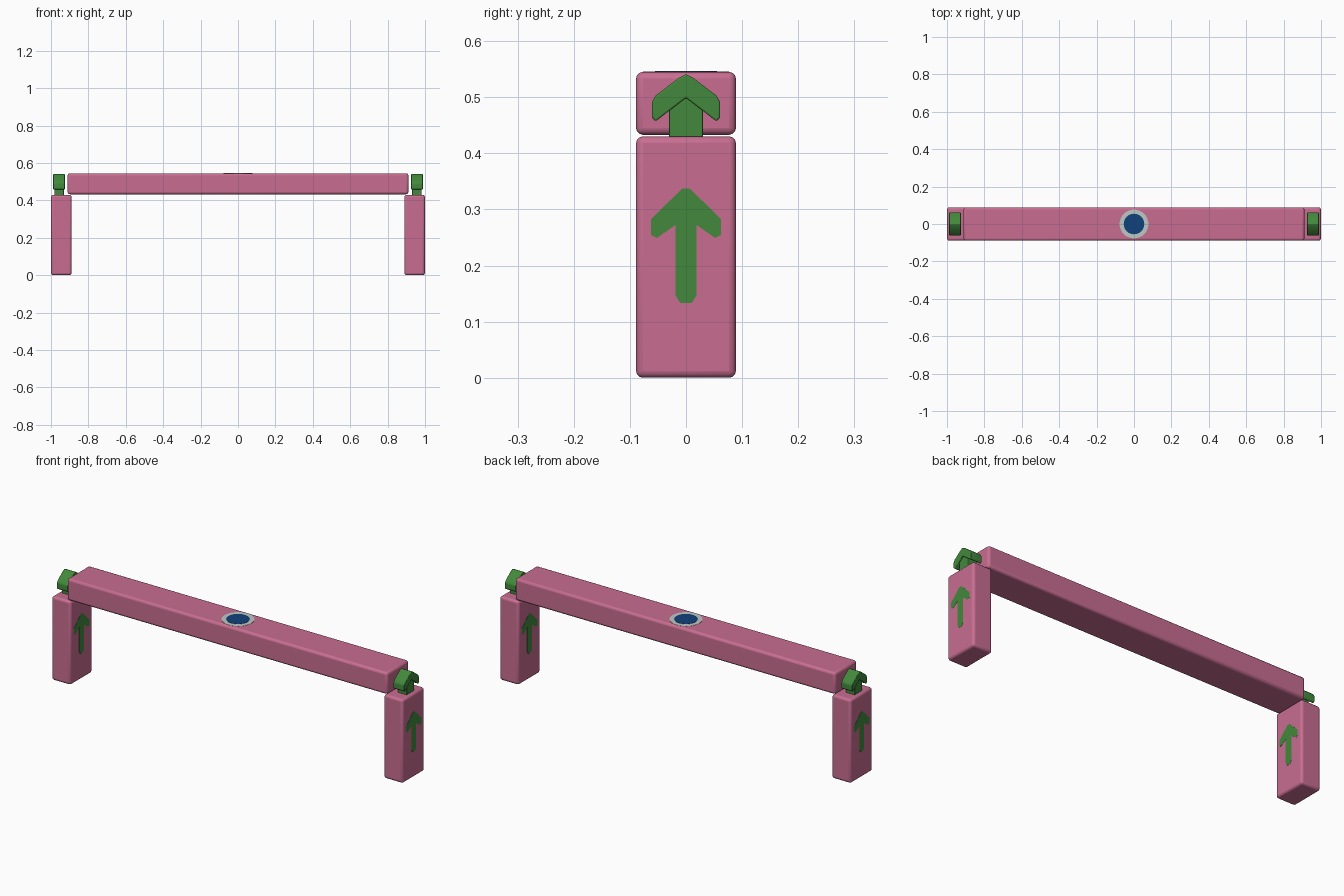
import bpy, bmesh, math

if "Cube" in bpy.data.objects:
    bpy.data.objects.remove(bpy.data.objects["Cube"])


def material(name, rgb):
    m = bpy.data.materials.new(name)
    m.diffuse_color = (*rgb, 1)
    m.use_nodes = True
    m.node_tree.nodes["Principled BSDF"].inputs["Base Color"].default_value = m.diffuse_color
    return m


PINK = material("pink paint", (0.58, 0.155, 0.285))
GREEN = material("green paint", (0.055, 0.25, 0.045))
BLUE = material("deep blue", (0.005, 0.055, 0.20))
GREY = material("pale grey", (0.52, 0.58, 0.56))


def finish(name, bm, mat, bevel=0.0):
    bmesh.ops.recalc_face_normals(bm, faces=bm.faces)
    me = bpy.data.meshes.new(name)
    bm.to_mesh(me)
    bm.free()
    me.materials.append(mat)
    ob = bpy.data.objects.new(name, me)
    bpy.context.collection.objects.link(ob)
    if bevel:
        mod = ob.modifiers.new("soft edges", 'BEVEL')
        mod.width, mod.segments, mod.limit_method = bevel, 3, 'ANGLE'
        bpy.context.view_layer.objects.active = ob
        ob.select_set(True)
        bpy.ops.object.shade_smooth_by_angle(angle=math.radians(40))
        ob.select_set(False)
    return ob


def box(name, x0, x1, y0, y1, z0, z1, mat, bevel):
    bm = bmesh.new()
    bmesh.ops.create_cube(bm, size=1)
    for v in bm.verts:
        v.co = ((x0 + x1) / 2 + v.co.x * (x1 - x0),
                (y0 + y1) / 2 + v.co.y * (y1 - y0),
                (z0 + z1) / 2 + v.co.z * (z1 - z0))
    return finish(name, bm, mat, bevel)


def extruded(name, half, x0, x1, mat, bevel=0.0):
    """Mirror a half outline (y, z) about y = 0 and extrude it along x."""
    outline = half + [(-y, z) for y, z in reversed(half) if y > 0]
    bm = bmesh.new()
    f = bm.faces.new([bm.verts.new((x0, y, z)) for y, z in outline])
    new = bmesh.ops.extrude_face_region(bm, geom=[f])["geom"]
    for v in new:
        if isinstance(v, bmesh.types.BMVert):
            v.co.x = x1
    return finish(name, bm, mat, bevel)


def disc(name, radius, z0, z1, mat):
    bm = bmesh.new()
    bmesh.ops.create_cone(bm, cap_ends=True, segments=48, radius1=radius,
                          radius2=radius, depth=z1 - z0)
    bmesh.ops.translate(bm, verts=bm.verts, vec=(0, 0, (z0 + z1) / 2))
    return finish(name, bm, mat)


# Outlines from the top point (or top) down one side
chevron = [(0, 0.541), (0.061, 0.497), (0.061, 0.456), (0, 0.500)]
chevron_half = [(0, 0.541), (0.012, 0.535), (0.054, 0.503), (0.061, 0.491),
                (0.061, 0.464), (0.054, 0.457), (0.006, 0.496), (0, 0.499)]
painted_arrow = [(0.007, 0.337), (0.062, 0.283), (0.062, 0.254),
                 (0.052, 0.249), (0.019, 0.272), (0.019, 0.147),
                 (0.010, 0.133)]


def chevron_mesh(name, x0, x1):
    # Split at y = 0 so the inner notch stays intact
    top = chevron_half[:6]
    loop = top + [(0, 0.499)] + [(-y, z) for y, z in reversed(top) if y > 0]
    bm = bmesh.new()
    f = bm.faces.new([bm.verts.new((x0, y, z)) for y, z in loop])
    for v in bmesh.ops.extrude_face_region(bm, geom=[f])["geom"]:
        if isinstance(v, bmesh.types.BMVert):
            v.co.x = x1
    finish(name, bm, GREEN, 0.003)


# Long top beam with a round badge in the middle
box("beam", -0.911, 0.911, -0.089, 0.089, 0.433, 0.545, PINK, 0.012)
disc("badge_ring", 0.077, 0.541, 0.546, GREY)
disc("badge_centre", 0.055, 0.541, 0.547, BLUE)

for s, side in ((-1, "left"), (1, "right")):
    # Leg block
    box(side + "_leg", *sorted((s * 0.89, s * 0.999)), -0.089, 0.089,
        0, 0.43, PINK, 0.012)
    # Arrow painted on both the outer and inner faces of the leg
    extruded(side + "_outer_arrow", painted_arrow, s * 0.996, s * 1.0, GREEN)
    extruded(side + "_inner_arrow", painted_arrow, s * 0.889, s * 0.893, GREEN)
    # Solid arrow-shaped peg standing on the leg beside the beam
    chevron_mesh(side + "_peg_head", s * 0.926, s * 0.988)
    box(side + "_peg_stem", *sorted((s * 0.931, s * 0.981)), -0.03, 0.03,
        0.42, 0.505, GREEN, 0.002)
